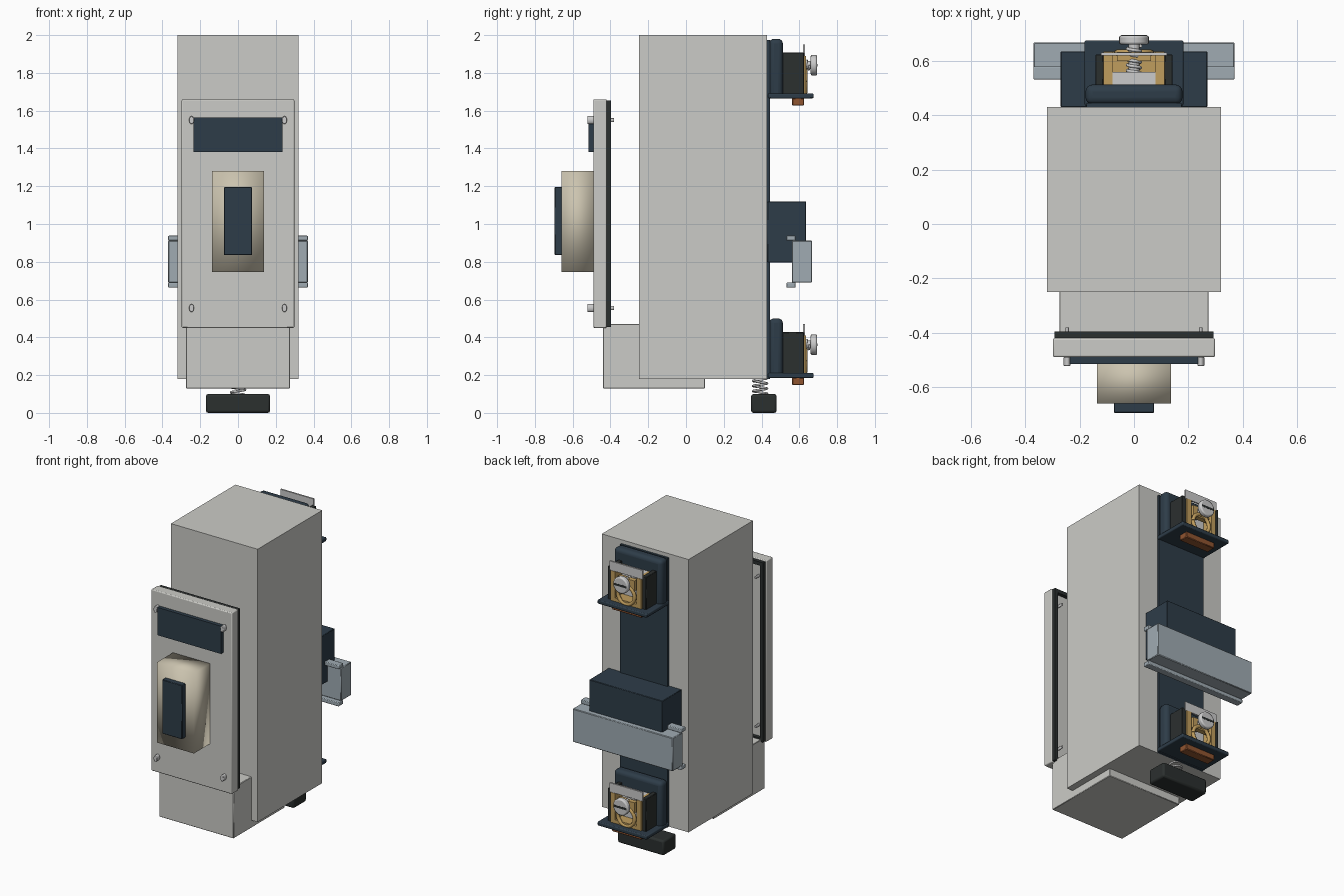
import bpy, bmesh, math
from mathutils import Matrix

if "Cube" in bpy.data.objects:
    bpy.data.objects.remove(bpy.data.objects["Cube"])


def mat(name, r, g, b):
    m = bpy.data.materials.new(name)
    m.diffuse_color = (r, g, b, 1)
    m.use_nodes = True
    m.node_tree.nodes["Principled BSDF"].inputs["Base Color"].default_value = m.diffuse_color
    return m


SHELL = mat("shell_grey", 0.60, 0.60, 0.57)
NAVY = mat("navy", 0.027, 0.046, 0.066)
DARK = mat("charcoal", 0.024, 0.029, 0.028)
CREAM = mat("cream", 0.60, 0.55, 0.43)
STEEL = mat("steel", 0.35, 0.41, 0.45)
PALE = mat("pale_metal", 0.56, 0.57, 0.58)
BRASS = mat("brass", 0.53, 0.34, 0.11)
COPPER = mat("copper", 0.28, 0.09, 0.03)


def finish(name, bm, material, bevel=0, segs=3):
    bmesh.ops.recalc_face_normals(bm, faces=bm.faces)
    me = bpy.data.meshes.new(name)
    bm.to_mesh(me)
    bm.free()
    ob = bpy.data.objects.new(name, me)
    bpy.context.collection.objects.link(ob)
    me.materials.append(material)
    if bevel:
        mod = ob.modifiers.new("bevel", "BEVEL")
        mod.width, mod.segments = bevel, segs
    bpy.ops.object.select_all(action='DESELECT')
    ob.select_set(True)
    bpy.context.view_layer.objects.active = ob
    bpy.ops.object.shade_smooth_by_angle(angle=math.radians(35))
    return ob


def box(name, x, y, z, material, bevel=0, segs=3):
    bm = bmesh.new()
    m = Matrix.Translation(((x[0] + x[1]) / 2, (y[0] + y[1]) / 2, (z[0] + z[1]) / 2))
    m = m @ Matrix.Diagonal((x[1] - x[0], y[1] - y[0], z[1] - z[0], 1))
    bmesh.ops.create_cube(bm, size=1, matrix=m)
    return finish(name, bm, material, bevel, segs)


def rod(name, x, y, z, rx, rz, material, bevel=0):
    """Cylinder along y from y[0] to y[1]."""
    bm = bmesh.new()
    m = (Matrix.Translation((x, (y[0] + y[1]) / 2, z)) @ Matrix.Diagonal((rx, 1, rz, 1))
         @ Matrix.Rotation(math.pi / 2, 4, 'X'))
    bmesh.ops.create_cone(bm, cap_ends=True, segments=24, radius1=1, radius2=1,
                          depth=y[1] - y[0], matrix=m)
    return finish(name, bm, material, bevel, 2)


def extrude(name, pts, axis, a, b, material, bevel=0):
    """Extrude a profile: axis 'X' takes (y, z) points, axis 'Y' takes (x, z)."""
    bm = bmesh.new()
    place = (lambda p, t: (t, p[0], p[1])) if axis == 'X' else (lambda p, t: (p[0], t, p[1]))
    lo = [bm.verts.new(place(p, a)) for p in pts]
    hi = [bm.verts.new(place(p, b)) for p in pts]
    bm.faces.new(lo)
    bm.faces.new(hi)
    n = len(pts)
    for i in range(n):
        bm.faces.new((lo[i], lo[(i + 1) % n], hi[(i + 1) % n], hi[i]))
    return finish(name, bm, material, bevel, 2)


def wire(name, pts, radius, material):
    cu = bpy.data.curves.new(name, 'CURVE')
    cu.dimensions = '3D'
    cu.bevel_depth, cu.bevel_resolution = radius, 2
    cu.use_fill_caps = True
    sp = cu.splines.new('POLY')
    sp.points.add(len(pts) - 1)
    for p, q in zip(sp.points, pts):
        p.co = (*q, 1)
    cu.materials.append(material)
    ob = bpy.data.objects.new(name, cu)
    bpy.context.collection.objects.link(ob)
    return ob


def helix(turns, r, n=16):
    steps = int(turns * n)
    for i in range(steps + 1):
        a = 2 * math.pi * i / n
        yield r * math.cos(a), r * math.sin(a), i / steps


# housing and front foot
box("housing", (-.32, .32), (-.25, .43), (.18, 2), SHELL)
box("front_foot", (-.275, .275), (-.44, .10), (.13, .47), SHELL, .003, 1)

# front cover with ring gasket
box("front_cover", (-.298, .298), (-.49, -.42), (.45, 1.66), SHELL, .006, 2)
for s in (-1, 1):
    x = sorted((s * .292, s * .268))
    box("gasket_side", x, (-.42, -.396), (.456, 1.654), DARK)
for z in (.456, 1.63):
    box("gasket_end", (-.268, .268), (-.42, -.396), (z, z + .024), DARK)
box("name_plate", (-.235, .235), (-.515, -.489), (1.38, 1.565), NAVY)

# cover screws
for s in (-1, 1):
    for z in (.555, 1.55):
        rod("cover_screw_head", s * .246, (-.522, -.489), z, .013, .021, PALE, .003)
        rod("cover_screw_shank", s * .246, (-.43, -.38), z, .006, .010, PALE)

# rocker button, shaded softly over the whole block
rocker = box("rocker", (-.137, .137), (-.66, -.49), (.745, 1.28), CREAM)
for e in rocker.data.edges:
    e.use_edge_sharp = False
for p in rocker.data.polygons:
    p.use_smooth = True
if "sharp_edge" in rocker.data.attributes:
    rocker.data.attributes.remove(rocker.data.attributes["sharp_edge"])
box("rocker_inlay", (-.074, .074), (-.695, -.655), (.835, 1.195), NAVY, .003, 1)

# rear strip, clamp block and mounting rail
box("rear_strip", (-.175, .175), (.43, .445), (.18, 1.975), NAVY)
box("clamp_block", (-.27, .27), (.43, .635), (.795, 1.12), NAVY, .003, 1)
box("rail", (-.37, .37), (.56, .668), (.69, .912), STEEL, .004, 1)
lip = [(.532, .912), (.58, .912), (.58, .938), (.532, .938)]
extrude("rail_lip_top", lip, 'X', -.37, .37, STEEL, .004)
extrude("rail_lip_bottom", [(y, 1.602 - z) for y, z in lip], 'X', -.37, .37, STEEL, .004)


def terminal(tag, z):
    """Screw terminal whose flange sits at height z."""
    box(tag + "_back_plate", (-.178, .178), (.44, .513), (z, z + .315), NAVY, .025, 4)
    box(tag + "_flange", (-.182, .182), (.435, .675), (z, z + .026), NAVY, .006, 2)
    box(tag + "_busbar", (-.11, .11), (.562, .625), (z - .038, z + .002), COPPER, .004, 1)
    for s in (-1, 1):
        box(tag + "_side_wall", sorted((s * .142, s * .112)), (.505, .624),
            (z + .02, z + .242), DARK, .003, 1)
        box(tag + "_cage_post", sorted((s * .112, s * .08)), (.505, .634),
            (z + .02, z + .225), BRASS)
    box(tag + "_cage_floor", (-.112, .112), (.505, .634), (z + .024, z + .05), BRASS)
    box(tag + "_core", (-.08, .08), (.505, .56), (z + .04, z + .225), PALE)
    # cable opening ring
    arc = [(.062 * math.cos(a), .63, z + .09 + .062 * math.sin(a))
           for a in [2 * math.pi * i / 28 for i in range(29)]]
    wire(tag + "_cable_ring", arc, .012, BRASS)
    box(tag + "_pressure_plate", (-.062, .062), (.60, .632), (z + .13, z + .20), BRASS)
    box(tag + "_label_tab", (-.122, .122), (.62, .631), (z + .225, z + .285), PALE)
    # clamp screw with thread and slot
    zc = z + .176
    rod(tag + "_screw_shank", 0, (.55, .67), zc, .021, .021, PALE)
    wire(tag + "_screw_thread", [(a, .555 + .1 * t, zc + b) for a, b, t in helix(5, .024)],
         .006, PALE)
    rod(tag + "_screw_head", 0, (.66, .694), zc, .055, .055, PALE, .008)
    box(tag + "_screw_slot", (-.047, .047), (.69, .695), (zc - .007, zc + .007), DARK)


terminal("input_terminal", 1.665)
terminal("output_terminal", .185)

# release foot and its spring
box("release_foot", (-.17, .17), (.345, .48), (0, .10), DARK, .012, 2)
wire("release_spring", [(a, .392 + b, .095 + .095 * t) for a, b, t in helix(3.5, .038)],
     .006, PALE)
